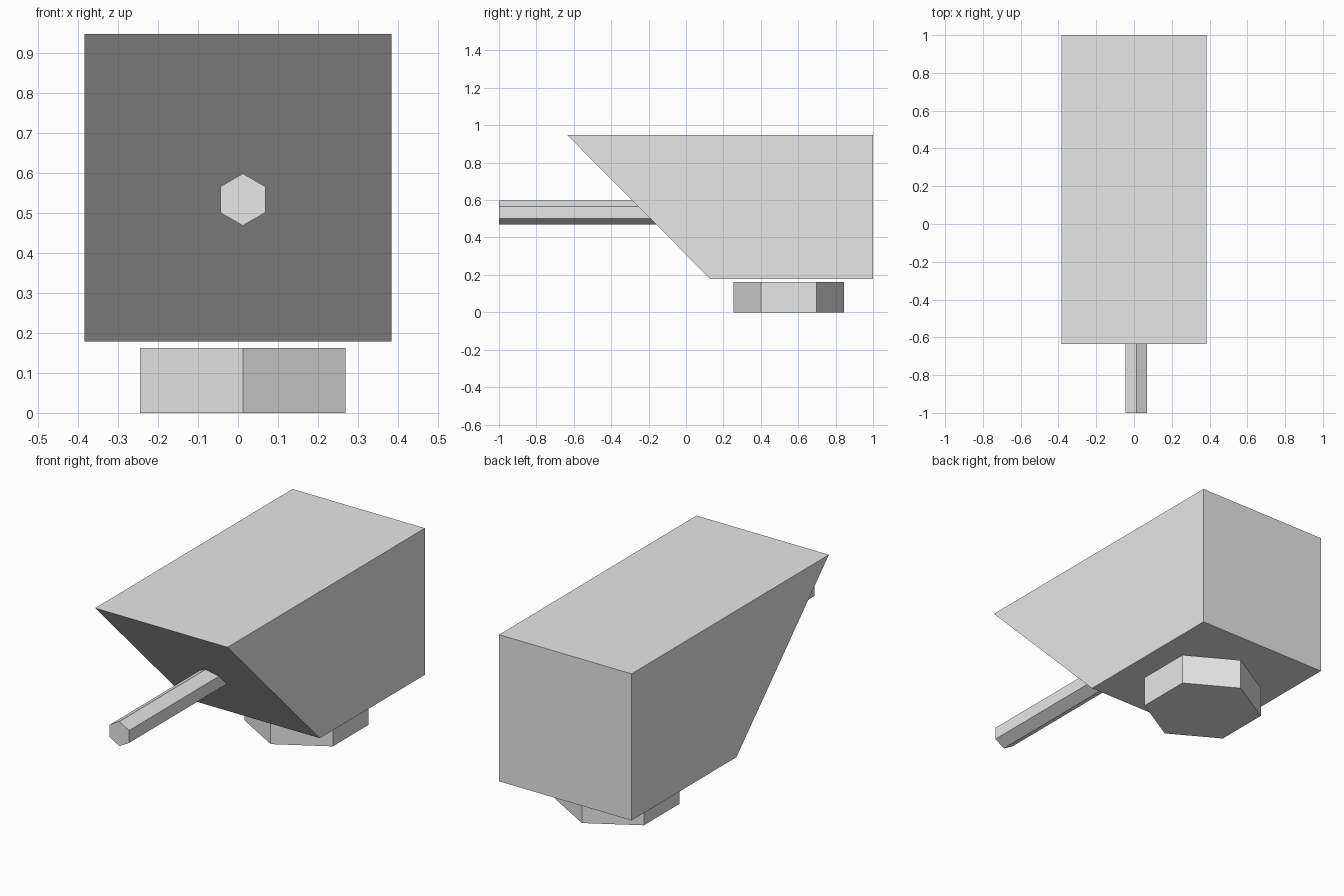
import bpy
import bmesh
from math import pi
from mathutils import Matrix, Vector

cube = bpy.data.objects.get("Cube")
if cube:
    bpy.data.objects.remove(cube, do_unlink=True)

grey = bpy.data.materials.new("light grey")
grey.use_nodes = True
grey.diffuse_color = (0.8, 0.8, 0.8, 1)
grey.node_tree.nodes["Principled BSDF"].inputs["Base Color"].default_value = (0.8, 0.8, 0.8, 1)


def finish(name, bm):
    """Turn a bmesh into a flat-shaded object."""
    bmesh.ops.recalc_face_normals(bm, faces=bm.faces)
    mesh = bpy.data.meshes.new(name)
    bm.to_mesh(mesh)
    bm.free()
    mesh.materials.append(grey)
    obj = bpy.data.objects.new(name, mesh)
    bpy.context.scene.collection.objects.link(obj)
    return obj


def hex_prism(name, radius, length, centre, rotation):
    """Six-sided prism with corners on its local y axis."""
    bm = bmesh.new()
    turn = Matrix.Rotation(pi / 2, 4, "Z")
    bmesh.ops.create_cone(bm, cap_ends=True, segments=6, radius1=radius,
                          radius2=radius, depth=length)
    # Put a corner on +y whatever the primitive's starting angle is
    first = bm.verts[:][0].co
    angle = Vector((first.x, first.y)).angle_signed(Vector((1, 0)))
    bm.transform(turn @ Matrix.Rotation(angle, 4, "Z"))
    bm.transform(Matrix.Translation(centre) @ rotation)
    return finish(name, bm)


# Body: side profile with a sloped front, extruded across the width
half_width = 0.384
profile = [(-0.635, 0.947), (1, 0.947), (1, 0.178), (0.13, 0.178)]
bm = bmesh.new()
face = bm.faces.new([bm.verts.new((-half_width, y, z)) for y, z in profile])
side = bmesh.ops.extrude_face_region(bm, geom=[face])
verts = [v for v in side["geom"] if isinstance(v, bmesh.types.BMVert)]
bmesh.ops.translate(bm, verts=verts, vec=(2 * half_width, 0, 0))
finish("body", bm)

# Swivel base under the body, and barrel out of the sloped front
hex_prism("base", 0.296, 0.162, (0.012, 0.55, 0.081), Matrix.Identity(4))
hex_prism("barrel", 0.065, 1.0, (0.012, -0.5, 0.533), Matrix.Rotation(pi / 2, 4, "X"))
